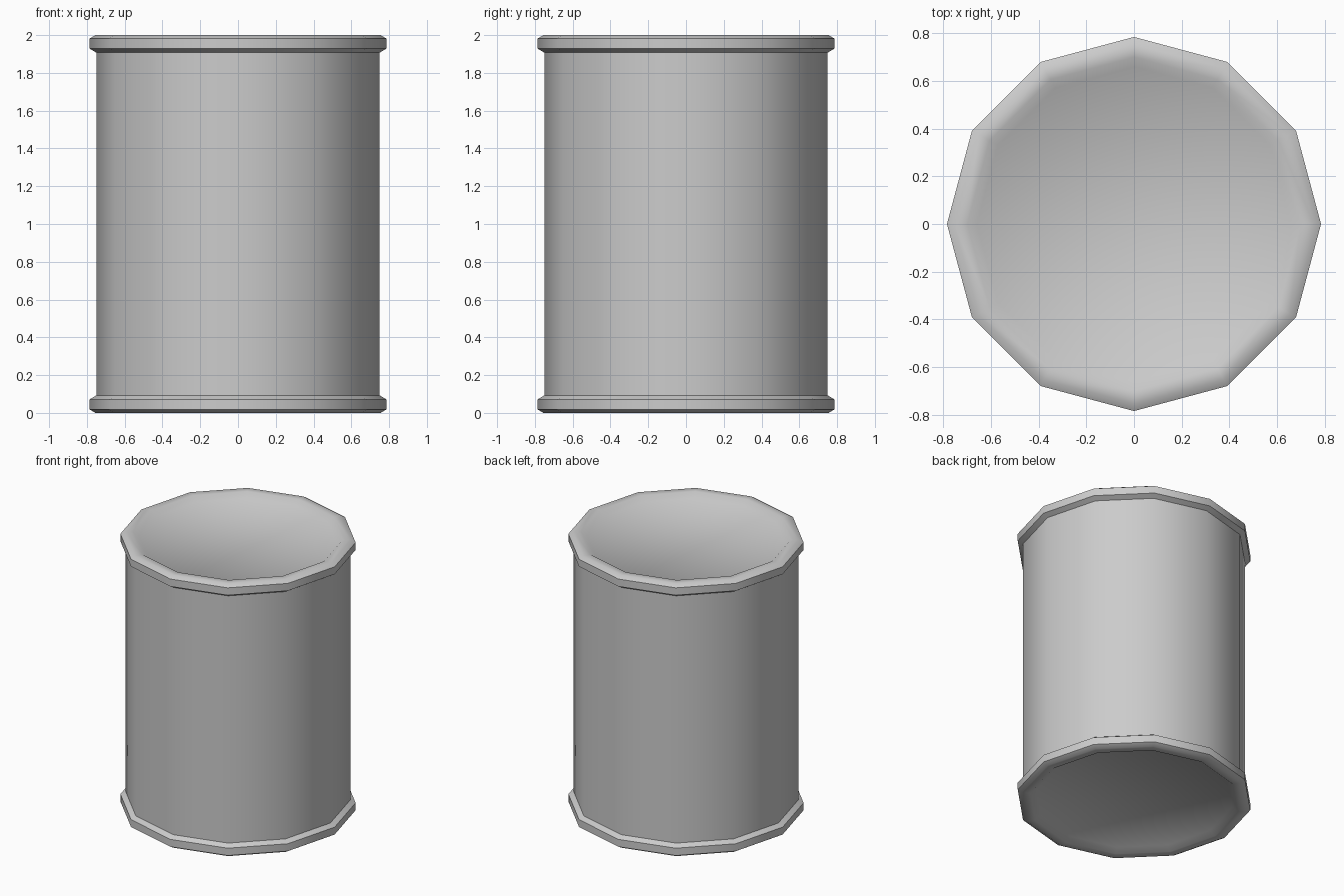
import bpy, bmesh, math

if "Cube" in bpy.data.objects:
    bpy.data.objects.remove(bpy.data.objects["Cube"])

SIDES = 12


def revolve(name, profile, cap=False):
    """Spin an (r, z) profile around z; optionally fill the last ring."""
    bm = bmesh.new()
    rings = []
    for r, z in profile:
        rings.append([bm.verts.new((r * math.cos(2 * math.pi * i / SIDES),
                                    r * math.sin(2 * math.pi * i / SIDES), z))
                      for i in range(SIDES)])
    for a, b in zip(rings, rings[1:]):
        for i in range(SIDES):
            j = (i + 1) % SIDES
            bm.faces.new((a[i], a[j], b[j], b[i]))
    if cap:
        bm.faces.new(rings[-1])
    # profiles run upward on the outside; the lower rim is flipped
    if profile[0][1] > profile[-1][1]:
        bmesh.ops.reverse_faces(bm, faces=bm.faces[:])
        if profile[0][0] < profile[-1][0]:
            bmesh.ops.reverse_faces(bm, faces=bm.faces[:])
    me = bpy.data.meshes.new(name)
    bm.to_mesh(me)
    bm.free()
    ob = bpy.data.objects.new(name, me)
    bpy.context.collection.objects.link(ob)
    bpy.ops.object.select_all(action='DESELECT')
    ob.select_set(True)
    bpy.context.view_layer.objects.active = ob
    bpy.ops.object.shade_smooth_by_angle(angle=math.radians(40))
    return ob


# Smooth twelve-sided wall between the rims
revolve("can_wall", [(0.75, 0.093), (0.75, 1.907)])

# Rolled rim with a recessed end plate, mirrored for the bottom
rim = [(0.75, 1.907), (0.785, 1.928), (0.785, 1.982), (0.755, 2.0),
       (0.70, 2.0), (0.66, 1.97)]
revolve("top_rim_and_lid", rim, cap=True)
revolve("bottom_rim_and_base", [(r, 2.0 - z) for r, z in rim], cap=True)
